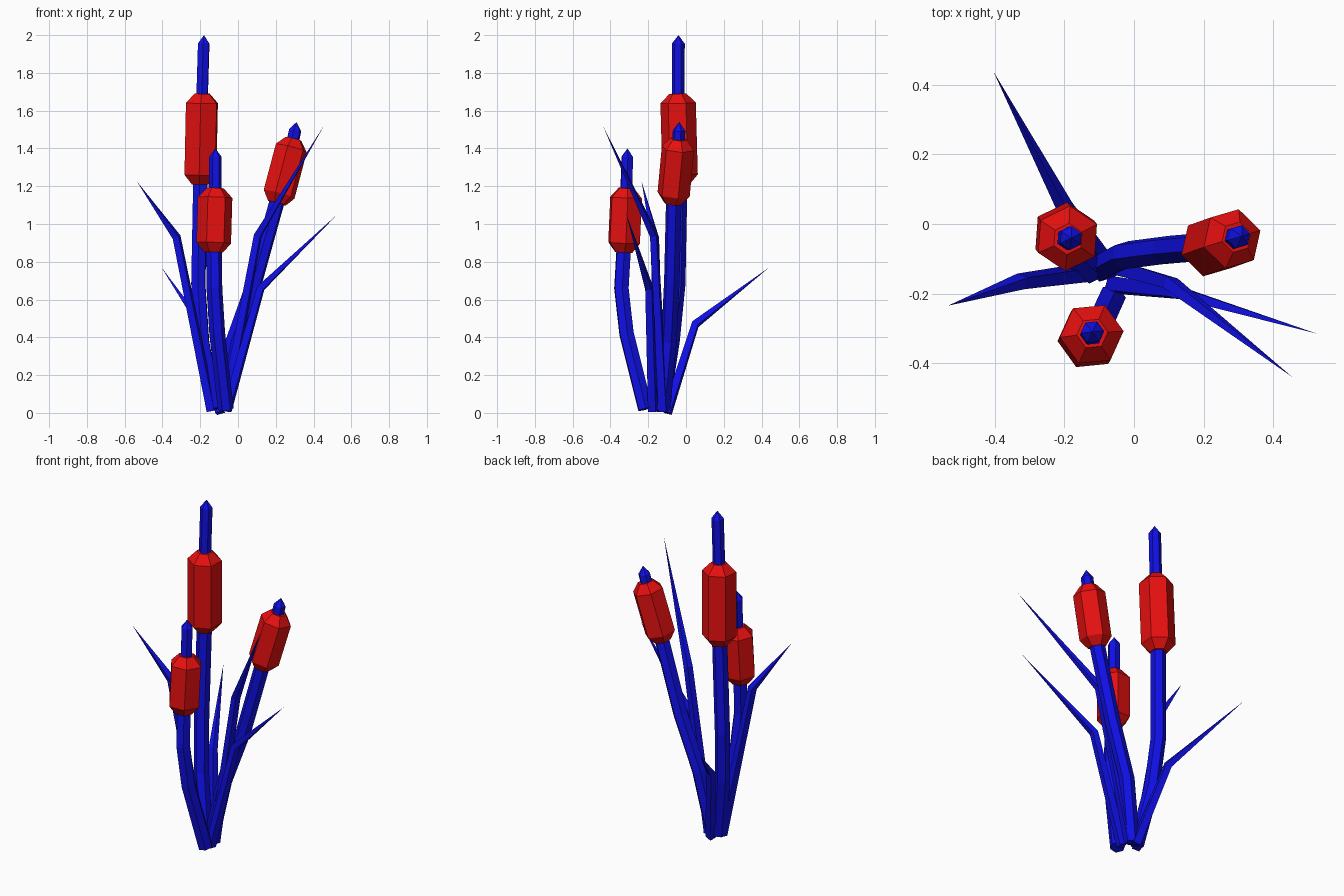
import bpy, bmesh, math
from mathutils import Vector

cube = bpy.data.objects.get("Cube")
if cube:
    bpy.data.objects.remove(cube, do_unlink=True)


def material(name, rgb):
    m = bpy.data.materials.new(name)
    m.use_nodes = True
    m.diffuse_color = (*rgb, 1)
    m.node_tree.nodes["Principled BSDF"].inputs["Base Color"].default_value = (*rgb, 1)
    return m


blue = material("stem blue", (0.005, 0.005, 0.8))
red = material("head red", (0.8, 0.005, 0.005))


def loft(name, path, radii, sides, mat, phase=0):
    """Flat-faced tube along a path; a zero radius closes to a point."""
    pts = [Vector(p) for p in path]
    bm = bmesh.new()
    rings = []
    for i, (p, r) in enumerate(zip(pts, radii)):
        before = (p - pts[i - 1]).normalized() if i else Vector()
        after = (pts[i + 1] - p).normalized() if i + 1 < len(pts) else Vector()
        t = (before + after).normalized()
        u = (Vector((1, 0, 0)) - t * t.x).normalized()
        v = t.cross(u)
        if r == 0:
            rings.append([bm.verts.new(p)] * sides)
            continue
        angles = [phase + math.tau * k / sides for k in range(sides)]
        rings.append([bm.verts.new(p + r * (u * math.cos(a) + v * math.sin(a))) for a in angles])
    for lo, hi in zip(rings, rings[1:]):
        for k in range(sides):
            n = (k + 1) % sides
            quad = [lo[k], lo[n], hi[n], hi[k]]
            bm.faces.new(list(dict.fromkeys(quad)))
    for ring in (rings[0], rings[-1]):
        if len(set(ring)) > 2:
            bm.faces.new(ring)
    bmesh.ops.recalc_face_normals(bm, faces=bm.faces)
    mesh = bpy.data.meshes.new(name)
    bm.to_mesh(mesh)
    bm.free()
    mesh.materials.append(mat)
    bpy.context.collection.objects.link(bpy.data.objects.new(name, mesh))


def cattail(name, stem, bottom, top, tip, radius, phase, cap=0.05):
    """Bent stem, six-sided seed head and the pointed spike above it."""
    b, t, e = Vector(bottom), Vector(top), Vector(tip)
    loft(name + "_stem", stem + [b + (t - b) * 0.2], [0.042] * (len(stem) + 1), 6, blue, phase)
    axis = (t - b).normalized()
    loft(name + "_head", [b, b + axis * cap, t - axis * cap, t],
         [0.05, radius, radius, 0.045], 6, red, phase)
    loft(name + "_spike", [t - axis * 0.05, e - (e - t).normalized() * 0.045, e],
         [0.034, 0.034, 0], 6, blue, phase)


# Three cattails
cattail("tall_cattail",
        [(-0.125, -0.13, 0.02), (-0.19, -0.075, 0.38), (-0.21, -0.045, 0.68)],
        (-0.2, -0.03, 1.21), (-0.19, -0.043, 1.69), (-0.18, -0.04, 2.0), 0.094, 1.5)
cattail("leaning_cattail",
        [(-0.09, -0.125, 0.02), (-0.025, -0.09, 0.38), (0.09, -0.075, 0.7)],
        (0.205, -0.07, 1.11), (0.295, -0.038, 1.45), (0.31, -0.035, 1.54), 0.088, 0.3)
cattail("short_cattail",
        [(-0.065, -0.215, 0.02), (-0.11, -0.315, 0.42), (-0.125, -0.342, 0.66)],
        (-0.13, -0.33, 0.85), (-0.12, -0.315, 1.19), (-0.12, -0.31, 1.4), 0.092, 0.1)

# Four bent leaf blades
blades = {
    "left_side_blade": [(-0.14, -0.14, 0.01), (-0.325, -0.165, 0.93), (-0.535, -0.235, 1.225)],
    "back_blade": [(-0.095, -0.1, 0), (-0.2, 0.05, 0.47), (-0.405, 0.44, 0.77)],
    "front_tall_blade": [(-0.07, -0.12, 0.01), (0.105, -0.17, 0.94), (0.455, -0.44, 1.52)],
    "front_low_blade": [(-0.06, -0.175, 0.01), (0.12, -0.195, 0.66), (0.525, -0.315, 1.05)],
}
for name, path in blades.items():
    loft(name, path, [0.03, 0.025, 0], 4, blue, 0.5)
